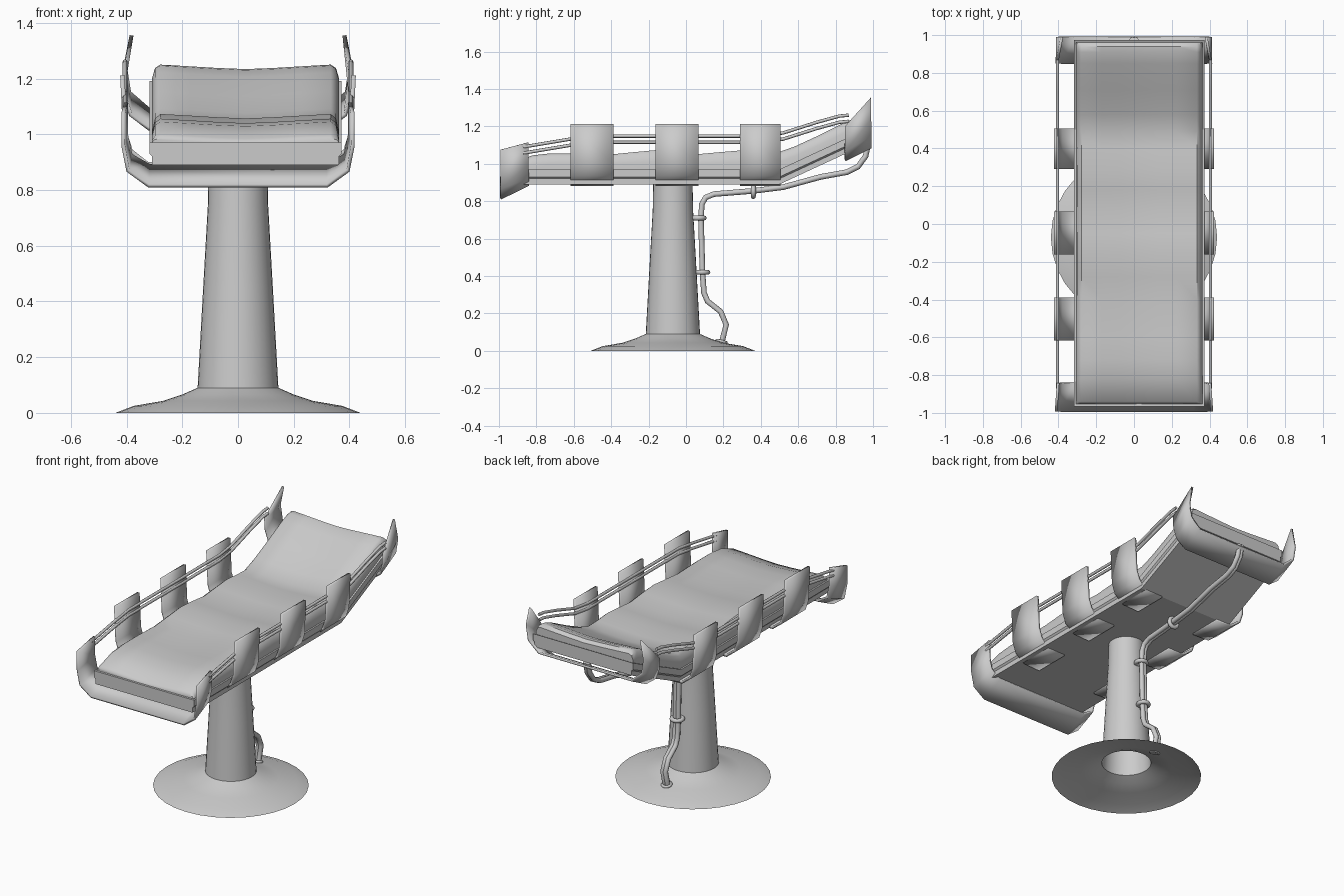
import bpy, bmesh, math
from mathutils import Vector

if "Cube" in bpy.data.objects:
    bpy.data.objects.remove(bpy.data.objects["Cube"])


def make(name, verts, faces, angle=30, thick=0):
    me = bpy.data.meshes.new(name)
    me.from_pydata(verts, [], faces)
    bm = bmesh.new()
    bm.from_mesh(me)
    bmesh.ops.recalc_face_normals(bm, faces=bm.faces)
    bm.to_mesh(me)
    bm.free()
    ob = bpy.data.objects.new(name, me)
    bpy.context.collection.objects.link(ob)
    if thick:
        m = ob.modifiers.new("thickness", 'SOLIDIFY')
        m.thickness, m.offset = thick, 0
    bpy.ops.object.select_all(action='DESELECT')
    bpy.context.view_layer.objects.active = ob
    ob.select_set(True)
    bpy.ops.object.shade_smooth_by_angle(angle=math.radians(angle))
    return ob


def loft(name, rings, closed=True, caps=True, **kw):
    n = len(rings[0])
    verts = [p for r in rings for p in r]
    faces = [(i*n+j, i*n+(j+1) % n, (i+1)*n+(j+1) % n, (i+1)*n+j)
             for i in range(len(rings)-1) for j in range(n if closed else n-1)]
    if closed and caps:
        faces += [tuple(range(n)), tuple(range((len(rings)-1)*n, len(rings)*n))]
    return make(name, verts, faces, **kw)


def tube(name, pts, radius, smooth=True):
    cu = bpy.data.curves.new(name, 'CURVE')
    cu.dimensions = '3D'
    cu.bevel_depth, cu.bevel_resolution = radius, 2
    cu.use_fill_caps = True
    sp = cu.splines.new('POLY')
    sp.points.add(len(pts)-1)
    for p, c in zip(sp.points, pts):
        p.co = (*c, 1)
    sp.use_smooth = smooth
    ob = bpy.data.objects.new(name, cu)
    bpy.context.collection.objects.link(ob)


def ring(name, loc, axis, major, minor):
    rot = Vector(axis).to_track_quat('Z', 'Y').to_euler()
    bpy.ops.mesh.primitive_torus_add(location=loc, rotation=rot, major_radius=major,
                                     minor_radius=minor, major_segments=16, minor_segments=8)
    bpy.context.object.name = name
    bpy.ops.object.shade_smooth()


def deck_z(y):
    return 0.89 + max(0, y-0.5)*0.464


# hollow pedestal: flared foot and tapering column
N, CY = 32, -0.07
profile = [(0.44, 0), (0.375, 0.025), (0.27, 0.043), (0.2, 0.066), (0.145, 0.09),
           (0.125, 0.45), (0.108, 0.75), (0.105, 0.9)]
loft("pedestal", [[(r*math.cos(2*math.pi*k/N), CY+r*math.sin(2*math.pi*k/N), z)
                   for k in range(N)] for r, z in profile], caps=False, angle=40)

# stepped tray under the mattress, bent up at the head
CX = 0.027
half = [(0.335, 0), (0.335, 0.03), (0.345, 0.04), (0.345, 0.08)]
section = half + [(-u, h) for u, h in reversed(half)]
loft("tray", [[(CX+u, y, deck_z(y)+h) for u, h in section]
              for y in (-0.965, 0.5, 0.975)], angle=20)

# dished mattress: edge height along its length
edge = [(-0.952, 0.985), (-0.94, 1.0), (-0.82, 1.045), (-0.72, 1.056), (-0.6, 1.056),
        (-0.4, 1.05), (-0.28, 1.062), (-0.16, 1.073), (-0.05, 1.065), (0.07, 1.052),
        (0.18, 1.062), (0.29, 1.071), (0.4, 1.062), (0.49, 1.06), (0.58, 1.092),
        (0.71, 1.152), (0.85, 1.222), (0.91, 1.246), (0.94, 1.25), (0.962, 1.235)]
rings = []
for y, z in edge:
    b = deck_z(y) + 0.07
    s = z - b
    h = [(0.335, b), (0.335, b+s*0.45), (0.325, z-s*0.15), (0.306, z), (0.2, z-0.006), (0.1, z-0.012)]
    prof = h + [(0, z-0.016)] + [(-u, w) for u, w in reversed(h)]
    rings.append([(CX+u, y, w) for u, w in prof])
loft("mattress", rings, angle=40)


# full-width U brackets at foot and head
def u_shape(y, pts):
    return [(-x, y, z) for x, z in reversed(pts)] + [(x, y, z) for x, z in pts]


loft("foot_bracket", [
    u_shape(-0.992, [(0.32, 0.815), (0.395, 0.87), (0.412, 0.96), (0.412, 1.075)]),
    u_shape(-0.842, [(0.32, 0.888), (0.385, 0.925), (0.402, 1.0), (0.402, 1.115)])],
    closed=False, thick=0.014, angle=15)
loft("head_bracket", [
    u_shape(0.85, [(0.32, 1.02), (0.385, 1.07), (0.405, 1.13), (0.408, 1.2)]),
    u_shape(0.99, [(0.32, 1.09), (0.39, 1.15), (0.405, 1.24), (0.382, 1.355)])],
    closed=False, thick=0.014, angle=15)

strap = [(0.415, 1.212), (0.405, 1.0), (0.385, 0.94), (0.325, 0.893), (0.21, 0.889)]
rail = [(-0.87, 1.09), (-0.62, 1.132), (-0.5, 1.148), (0.39, 1.148), (0.52, 1.165), (0.7, 1.222), (0.82, 1.255), (0.87, 1.26)]
for side, s in (("left", -1), ("right", 1)):
    # side guards hooked under the tray
    for i, (y0, y1) in enumerate([(-0.618, -0.388), (-0.162, 0.067), (0.29, 0.505)]):
        loft(f"{side}_guard_{i+1}", [[(s*x, y, z) for x, z in strap] for y in (y0, y1)],
             closed=False, thick=0.016, angle=15)
    # paired hand rails
    for lvl, dz in (("upper", 0), ("lower", -0.033)):
        tube(f"{side}_{lvl}_rail", [(s*0.405, y, z+dz) for y, z in rail], 0.009)

# twin cable from the foot to the head end
path = [(0.19, 0.04), (0.215, 0.14), (0.185, 0.21), (0.115, 0.265), (0.096, 0.31), (0.088, 0.42),
        (0.08, 0.71), (0.085, 0.785), (0.105, 0.82), (0.15, 0.838), (0.36, 0.855), (0.52, 0.875),
        (0.72, 0.93), (0.86, 0.955), (0.92, 0.985), (0.96, 1.04), (0.975, 1.11)]
for side, x in (("left", -0.009), ("right", 0.009)):
    tube(f"{side}_cable", [(x, y, z) for y, z in path], 0.015)

# cable clips and floor grommet
ring("lower_clip", (0, 0.086, 0.42), (0, 0, 1), 0.031, 0.013)
ring("upper_clip", (0, 0.066, 0.71), (0, 0, 1), 0.031, 0.013)
ring("deck_clip", (0, 0.36, 0.853), (0, 1, 0), 0.029, 0.013)
ring("cable_grommet", (0, 0.19, 0.05), (0, 0.25, 1), 0.024, 0.009)
